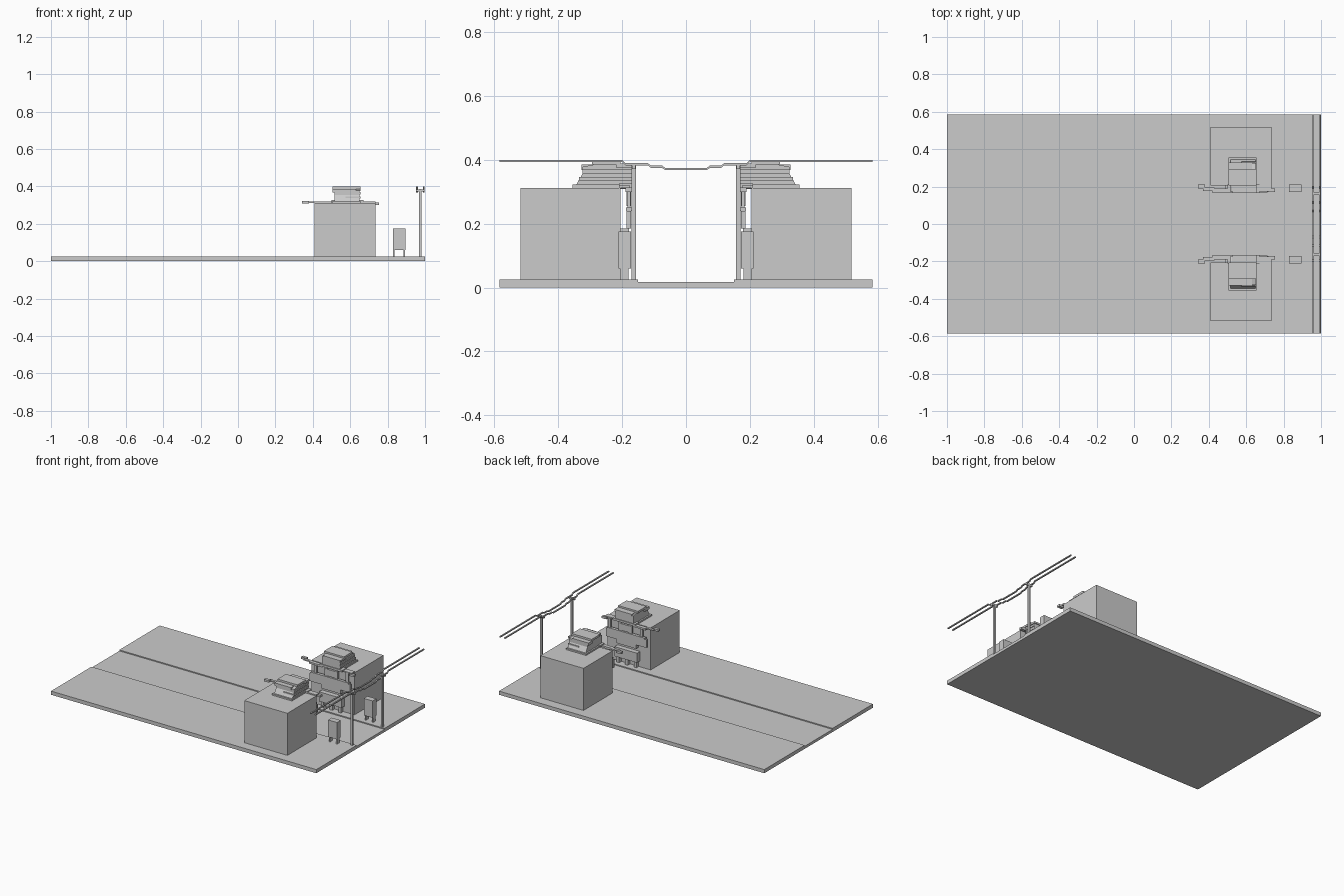
import bpy
import bmesh

cube = bpy.data.objects.get("Cube")
if cube:
    bpy.data.objects.remove(cube, do_unlink=True)

grey = bpy.data.materials.new("plain_grey")
grey.use_nodes = True
COLOUR = (0.6, 0.6, 0.6, 1)
grey.diffuse_color = COLOUR
grey.node_tree.nodes["Principled BSDF"].inputs["Base Color"].default_value = COLOUR


def extrude_x(name, profile, x0, x1):
    """Extrude a closed (y, z) profile along x."""
    bm = bmesh.new()
    face = bm.faces.new([bm.verts.new((x0, y, z)) for y, z in profile])
    moved = bmesh.ops.extrude_face_region(bm, geom=[face])["geom"]
    verts = [v for v in moved if isinstance(v, bmesh.types.BMVert)]
    bmesh.ops.translate(bm, verts=verts, vec=(x1 - x0, 0, 0))
    bmesh.ops.recalc_face_normals(bm, faces=bm.faces)
    mesh = bpy.data.meshes.new(name)
    bm.to_mesh(mesh)
    bm.free()
    mesh.materials.append(grey)
    obj = bpy.data.objects.new(name, mesh)
    bpy.context.collection.objects.link(obj)
    return obj


def box(name, x0, x1, y0, y1, z0, z1):
    return extrude_x(name, [(y0, z0), (y1, z0), (y1, z1), (y0, z1)], x0, x1)


def mirrored(half):
    """Complete a half path, given from the edge to the middle."""
    return half + [(-y, z) for y, z in reversed(half)]


# Ground slab with a shallow sunken road
extrude_x("ground", mirrored([(-0.585, 0), (-0.585, 0.025), (-0.15, 0.025), (-0.15, 0.018)]), -1, 1)

# Two stepped overhead rails
wire = mirrored([(-0.585, 0.4), (-0.2, 0.4), (-0.19, 0.39), (-0.12, 0.39),
                 (-0.11, 0.382), (-0.075, 0.382), (-0.065, 0.375)])
loop = wire + [(y, z - 0.007) for y, z in reversed(wire)]
for name, x in (("inner", 0.953), ("outer", 0.988)):
    extrude_x(name + "_rail", loop, x, x + 0.009)

# Curved stepped roof unit, given as distance from the road
hood = [(0.17, 0.32), (0.345, 0.32), (0.335, 0.338), (0.325, 0.355), (0.325, 0.378),
        (0.295, 0.384), (0.265, 0.39), (0.2, 0.386), (0.17, 0.378)]

for side, s in (("back", 1), ("front", -1)):
    def part(name, x0, x1, y0, y1, z0, z1):
        box(f"{side}_{name}", x0, x1, s * y0, s * y1, z0, z1)

    # Main building
    part("building", 0.41, 0.735, 0.205, 0.518, 0.025, 0.312)

    # Roof unit with overlapping slabs
    part("roof_plinth", 0.505, 0.655, 0.17, 0.355, 0.31, 0.322)
    extrude_x(side + "_roof_hood", [(s * y, z) for y, z in hood], 0.515, 0.65)
    part("roof_cap", 0.505, 0.655, 0.205, 0.295, 0.385, 0.399)
    part("roof_front_cap", 0.525, 0.655, 0.165, 0.22, 0.376, 0.388)
    part("roof_back_cap", 0.505, 0.63, 0.28, 0.328, 0.368, 0.386)
    for i, z in enumerate((0.335, 0.358)):
        part(f"roof_fin_{i}", 0.575, 0.655, 0.17, 0.335 - i * 0.01, z, z + 0.012)

    # Eaves reaching past the building
    part("left_eave_tip", 0.343, 0.38, 0.19, 0.21, 0.308, 0.322)
    part("left_eave_arm", 0.37, 0.43, 0.177, 0.195, 0.31, 0.318)
    part("left_eave", 0.42, 0.52, 0.165, 0.19, 0.306, 0.318)
    part("middle_eave", 0.5, 0.67, 0.165, 0.21, 0.312, 0.326)
    part("right_eave", 0.655, 0.735, 0.175, 0.21, 0.312, 0.32)
    part("right_eave_tip", 0.72, 0.755, 0.17, 0.19, 0.3, 0.314)

    # Hanging facade parts
    part("facade_panel", 0.42, 0.725, 0.172, 0.186, 0.185, 0.24)
    part("facade_ledge", 0.43, 0.715, 0.168, 0.188, 0.24, 0.25)
    for i, x in enumerate((0.45, 0.53, 0.61, 0.69)):
        part(f"hanger_{i}", x, x + 0.02, 0.174, 0.184, 0.25, 0.312)
    part("upper_block", 0.535, 0.63, 0.172, 0.187, 0.255, 0.3)
    part("lower_bracket", 0.5, 0.65, 0.178, 0.205, 0.155, 0.185)
    part("lower_box", 0.49, 0.66, 0.172, 0.207, 0.065, 0.13)
    for i, x in enumerate((0.5, 0.565, 0.63)):
        part(f"lower_box_foot_{i}", x, x + 0.02, 0.18, 0.205, 0.025, 0.065)

    # Roadside cabinet on legs
    part("cabinet", 0.828, 0.895, 0.172, 0.212, 0.06, 0.175)
    for i, x in enumerate((0.83, 0.885)):
        part(f"cabinet_leg_{i}", x, x + 0.008, 0.18, 0.206, 0.022, 0.06)

    # Post and cross arm holding the rails
    part("post", 0.968, 0.981, 0.157, 0.17, 0.02, 0.385)
    part("cross_arm", 0.953, 0.997, 0.158, 0.169, 0.372, 0.384)
